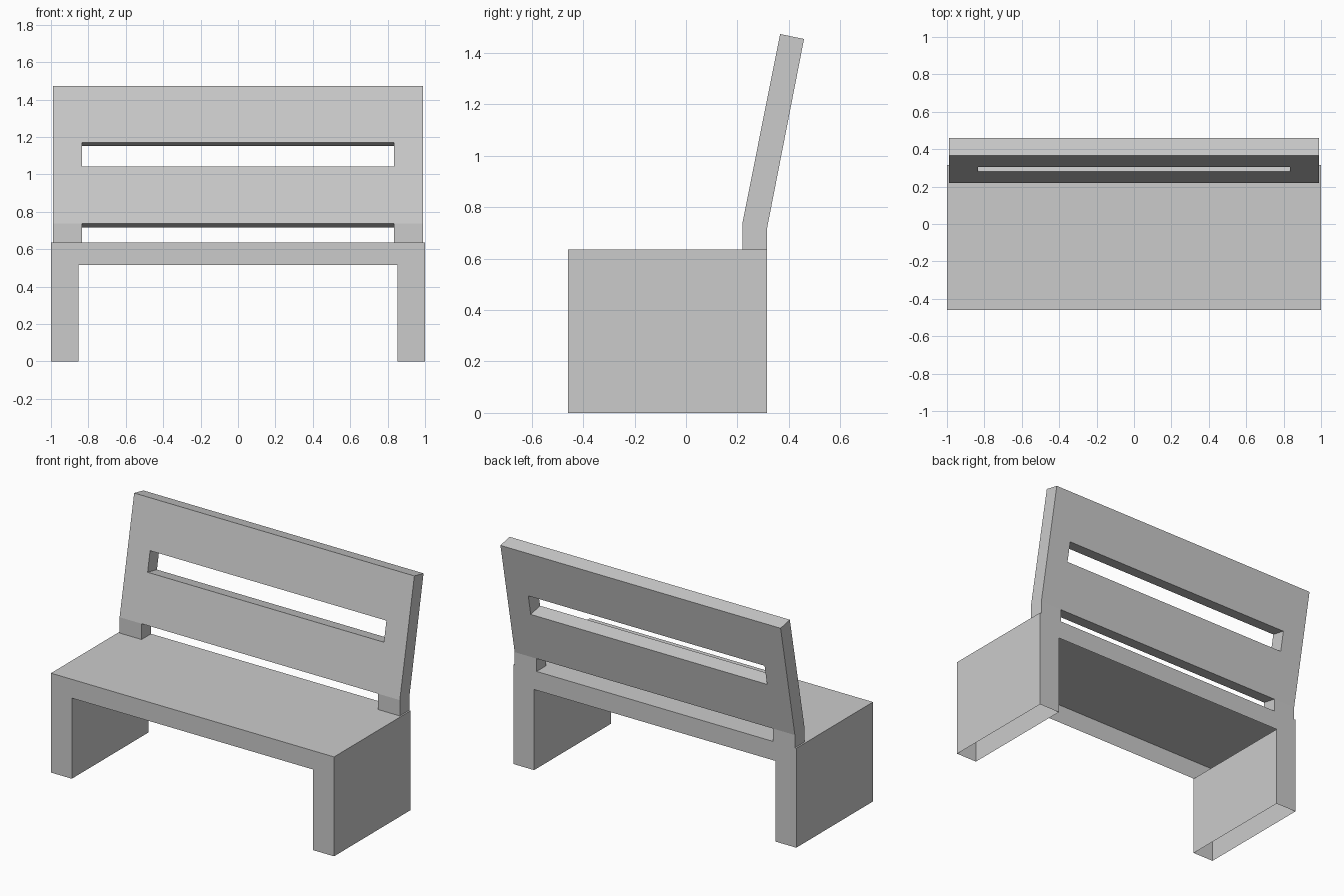
import bpy, bmesh
from mathutils import Vector

if "Cube" in bpy.data.objects:
    bpy.data.objects.remove(bpy.data.objects["Cube"])


def finish(name, bm):
    bmesh.ops.recalc_face_normals(bm, faces=bm.faces[:])
    mesh = bpy.data.meshes.new(name)
    bm.to_mesh(mesh)
    bm.free()
    obj = bpy.data.objects.new(name, mesh)
    bpy.context.collection.objects.link(obj)
    return obj


# Seat and legs: arch profile extruded front to back, left open underneath
bm = bmesh.new()
half = [(1.0, 0.635), (1.0, 0.0), (0.853, 0.0), (0.853, 0.515)]
profile = half + [(-x, z) for x, z in reversed(half)]
front = bm.faces.new([bm.verts.new((x, -0.459, z)) for x, z in profile])
ext = bmesh.ops.extrude_face_region(bm, geom=[front], use_keep_orig=True)
moved = [v for v in ext["geom"] if isinstance(v, bmesh.types.BMVert)]
bmesh.ops.translate(bm, verts=moved, vec=(0, 0.774, 0))
bmesh.ops.recalc_face_normals(bm, faces=bm.faces[:])
under = [f for f in bm.faces if f.normal.z < -0.5]
bmesh.ops.delete(bm, geom=under, context='FACES_ONLY')
seat = finish("seat_and_legs", bm)

# Backrest: grid of cells swept up the leaning side profile, with two gaps
xs = [-0.99, -0.835, 0.835, 0.99]
kink_f, top_f = Vector((0.219, 0.736)), Vector((0.366, 1.473))
kink_b, top_b = Vector((0.315, 0.717)), Vector((0.459, 1.454))
lean = [0.0, 0.414, 0.588, 1.0]
sides = [
    [Vector((0.219, 0.635))] + [kink_f.lerp(top_f, t) for t in lean],
    [Vector((0.315, 0.635))] + [kink_b.lerp(top_b, t) for t in lean],
]
gaps = {(1, 0), (1, 2)}


def solid(i, j):
    return 0 <= i < 3 and 0 <= j < 4 and (i, j) not in gaps


bm = bmesh.new()
v = [[[bm.verts.new((x, p.x, p.y)) for p in side] for x in xs] for side in sides]
for i in range(3):
    for j in range(4):
        if not solid(i, j):
            continue
        # Front and back panels
        for s in v:
            bm.faces.new((s[i][j], s[i + 1][j], s[i + 1][j + 1], s[i][j + 1]))
        # Edge walls, except where the posts meet the seat
        for di, dj, a, b in (
            (-1, 0, (i, j), (i, j + 1)), (1, 0, (i + 1, j), (i + 1, j + 1)),
            (0, -1, (i, j), (i + 1, j)), (0, 1, (i, j + 1), (i + 1, j + 1)),
        ):
            if solid(i + di, j + dj) or j + dj < 0:
                continue
            bm.faces.new((v[0][a[0]][a[1]], v[0][b[0]][b[1]],
                          v[1][b[0]][b[1]], v[1][a[0]][a[1]]))
loose = [p for p in bm.verts if not p.link_faces]
bmesh.ops.delete(bm, geom=loose, context='VERTS')
backrest = finish("backrest", bm)
